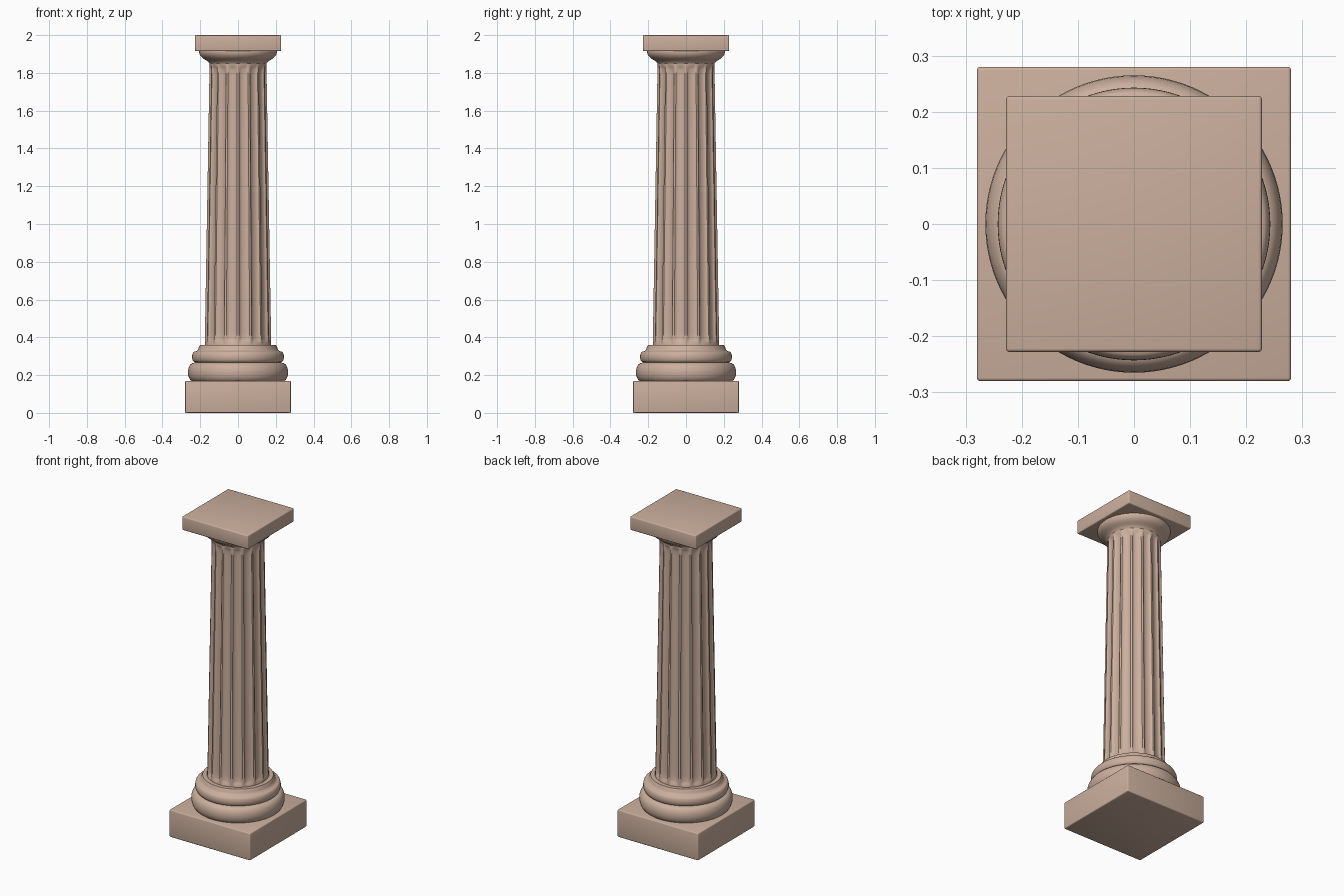
import bpy, bmesh, math

if "Cube" in bpy.data.objects:
    bpy.data.objects.remove(bpy.data.objects["Cube"])

stone = bpy.data.materials.new("stone")
stone.diffuse_color = (0.60, 0.43, 0.34, 1)
stone.use_nodes = True
stone.node_tree.nodes["Principled BSDF"].inputs["Base Color"].default_value = stone.diffuse_color
FLUTES = 16
SEG = FLUTES * 12


def finish(bm, name, angle=40):
    bmesh.ops.recalc_face_normals(bm, faces=bm.faces)
    mesh = bpy.data.meshes.new(name)
    bm.to_mesh(mesh)
    bm.free()
    ob = bpy.data.objects.new(name, mesh)
    bpy.context.collection.objects.link(ob)
    mesh.materials.append(stone)
    bpy.ops.object.select_all(action='DESELECT')
    ob.select_set(True)
    bpy.context.view_layer.objects.active = ob
    bpy.ops.object.shade_smooth_by_angle(angle=math.radians(angle))
    return ob


def slab(name, half, z0, z1, bevel=0.006):
    bm = bmesh.new()
    bmesh.ops.create_cube(bm, size=1)
    for v in bm.verts:
        v.co.x *= 2 * half
        v.co.y *= 2 * half
        v.co.z = z0 if v.co.z < 0 else z1
    bmesh.ops.bevel(bm, geom=bm.edges[:], offset=bevel, segments=3,
                    profile=0.5, affect='EDGES')
    return finish(bm, name)


def lathe(name, heights, radius, seg, angle=40):
    """Stack rings at the given heights; radius(i, theta) shapes each ring."""
    bm = bmesh.new()
    rings = []
    for i, z in enumerate(heights):
        ring = []
        for k in range(seg):
            a = 2 * math.pi * k / seg
            r = radius(i, a)
            ring.append(bm.verts.new((r * math.cos(a), r * math.sin(a), z)))
        rings.append(ring)
    for lo, hi in zip(rings, rings[1:]):
        for k in range(seg):
            n = (k + 1) % seg
            bm.faces.new((lo[k], lo[n], hi[n], hi[k]))
    bm.faces.new(rings[0])
    bm.faces.new(rings[-1])
    return finish(bm, name, angle)


def turned(name, profile):
    return lathe(name, [p[1] for p in profile], lambda i, a: profile[i][0], 96)


def bulge(r, depth, z0, z1, n=10):
    """Half-round moulding bulging out from radius r by depth."""
    return [(r + depth * math.sin(math.pi * i / n),
             (z0 + z1) / 2 - (z1 - z0) / 2 * math.cos(math.pi * i / n))
            for i in range(n + 1)]


# Square plinth and abacus
slab("plinth", 0.28, 0.0, 0.17)
slab("abacus", 0.228, 1.915, 2.0)

# Moulded base: large roll, small roll, top collar
base = bulge(0.235, 0.03, 0.165, 0.265)
base += bulge(0.228, 0.015, 0.268, 0.325)
base += [(0.218, 0.328), (0.212, 0.335), (0.208, 0.345), (0.205, 0.353), (0.201, 0.36)]
turned("base_moulding", base)

# Fluted, tapering shaft; flutes fade out at both ends
Z0, Z1 = 0.355, 1.87
heights = [Z0, 0.37, 0.38, 0.39, 0.40, 0.415, 0.43]
heights += [0.43 + (1.78 - 0.43) * i / 12 for i in range(1, 13)]
heights += [1.795, 1.81, 1.82, 1.83, 1.84, Z1]


def shaft_radius(i, a):
    z = heights[i]
    t = (z - Z0) / (Z1 - Z0)
    r = 0.176 - 0.026 * t
    end = max(0.0, min(1.0, (z - 0.37) / 0.06, (1.84 - z) / 0.06))
    fade = math.sqrt(1 - (1 - end) ** 2)
    u = (a * FLUTES / (2 * math.pi)) % 1.0
    u = (u - 0.5) / 0.40
    groove = math.sqrt(max(0.0, 1 - u * u))
    return r - 0.014 * groove * fade * (1 - 0.15 * t)


lathe("fluted_shaft", heights, shaft_radius, SEG, 50)

# Flaring capital under the abacus
turned("capital", [(0.146, 1.845), (0.153, 1.852), (0.157, 1.858), (0.164, 1.864),
                   (0.176, 1.871), (0.188, 1.879), (0.197, 1.888), (0.203, 1.898),
                   (0.206, 1.908), (0.205, 1.918)])
